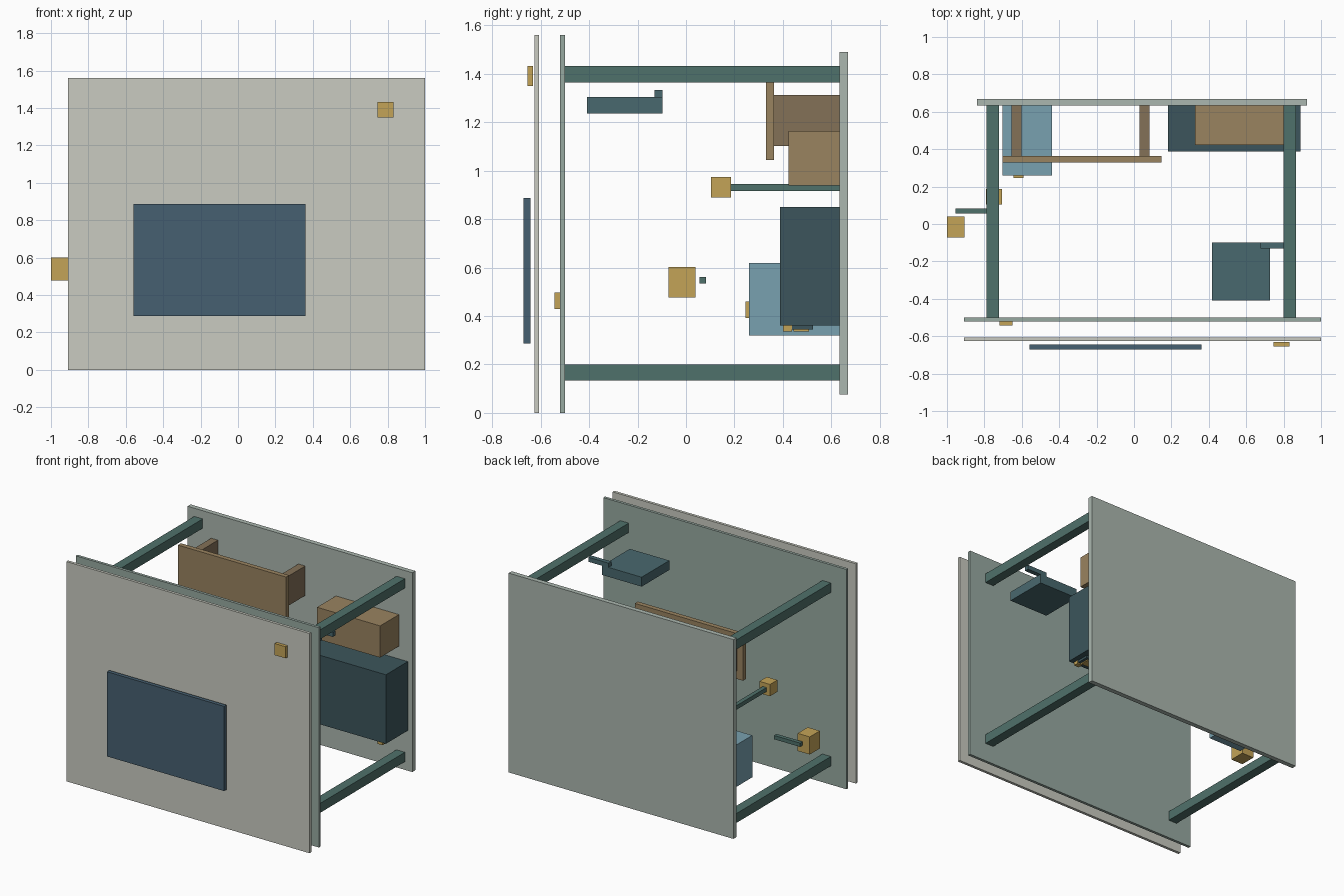
import bpy

if "Cube" in bpy.data.objects:
    bpy.data.objects.remove(bpy.data.objects["Cube"])


def material(name, rgb):
    m = bpy.data.materials.new(name)
    m.diffuse_color = [(c / 255) ** 2.2 for c in rgb] + [1]
    m.use_nodes = True
    m.node_tree.nodes["Principled BSDF"].inputs["Base Color"].default_value = m.diffuse_color
    return m


cream = material("cream", (200, 202, 192))
sage = material("sage", (150, 168, 160))
pale_sage = material("pale_sage", (170, 182, 174))
green = material("green", (80, 112, 106))
navy = material("navy", (72, 96, 112))
gold = material("gold", (194, 162, 88))
walnut = material("walnut", (130, 112, 88))
tan = material("tan", (152, 130, 96))
dark_teal = material("dark_teal", (62, 86, 92))
teal = material("teal", (74, 104, 110))
sky = material("sky", (120, 160, 174))


def box(name, mat, x, y, z):
    """Axis-aligned box from (low, high) ranges."""
    bpy.ops.mesh.primitive_cube_add(
        size=1, location=[(r[0] + r[1]) / 2 for r in (x, y, z)])
    ob = bpy.context.object
    ob.name = name
    ob.scale = [r[1] - r[0] for r in (x, y, z)]
    bpy.ops.object.transform_apply(location=False, rotation=False, scale=True)
    ob.data.materials.append(mat)
    return ob


WALL = 0.634  # inner face of the back plate

# Large plates
box("front_cover", cream, (-0.91, 1.0), (-0.626, -0.606), (0, 1.56))
box("front_frame_plate", sage, (-0.91, 1.0), (-0.52, -0.50), (0, 1.56))
box("back_plate", pale_sage, (-0.84, 0.925), (WALL, 0.668), (0.075, 1.49))

# Screen and buttons on the front
box("screen", navy, (-0.56, 0.36), (-0.67, -0.643), (0.287, 0.888))
box("cover_button", gold, (0.747, 0.832), (-0.655, -0.632), (1.35, 1.432))
box("frame_button", gold, (-0.72, -0.65), (-0.543, -0.52), (0.43, 0.498))

# Four spacer rails between the plates
for side, x in (("left", -0.788), ("right", 0.80)):
    for level, z in (("lower", 0.133), ("upper", 1.365)):
        box(f"{level}_{side}_rail", green, (x, x + 0.067), (-0.50, WALL), (z, z + 0.067))

# Raised board on two brackets
box("board", tan, (-0.703, 0.147), (0.33, 0.364), (1.045, 1.367))
for side, x in (("left", -0.655), ("right", 0.03)):
    box(f"{side}_bracket", walnut, (x, x + 0.054), (0.364, WALL), (1.103, 1.313))

# Boxes fixed to the back plate
box("upper_block", tan, (0.325, 0.82), (0.423, WALL), (0.94, 1.165))
box("main_block", dark_teal, (0.183, 0.89), (0.388, WALL), (0.36, 0.85))
box("main_block_terminal_strip", dark_teal, (0.76, 0.85), (0.435, 0.525), (0.344, 0.36))
box("front_terminal", gold, (0.815, 0.855), (0.40, 0.437), (0.336, 0.36))
box("rear_terminal", gold, (0.77, 0.83), (0.444, 0.507), (0.336, 0.36))
box("side_block", sky, (-0.703, -0.438), (0.26, WALL), (0.32, 0.618))
box("side_block_button", gold, (-0.645, -0.592), (0.245, 0.26), (0.392, 0.46))

# Rod with a knob at its end
box("long_rod", green, (-0.763, -0.733), (0.185, WALL), (0.916, 0.945))
box("long_rod_knob", gold, (-0.79, -0.707), (0.103, 0.186), (0.89, 0.974))

# Side lever
box("side_lever", green, (-0.955, -0.75), (0.055, 0.083), (0.535, 0.562))
box("side_lever_knob", gold, (-1.0, -0.905), (-0.073, 0.04), (0.477, 0.602))

# Tray with its support arm
box("tray", teal, (0.417, 0.727), (-0.408, -0.098), (1.237, 1.304))
box("tray_arm", teal, (0.677, 0.836), (-0.13, -0.098), (1.302, 1.334))
